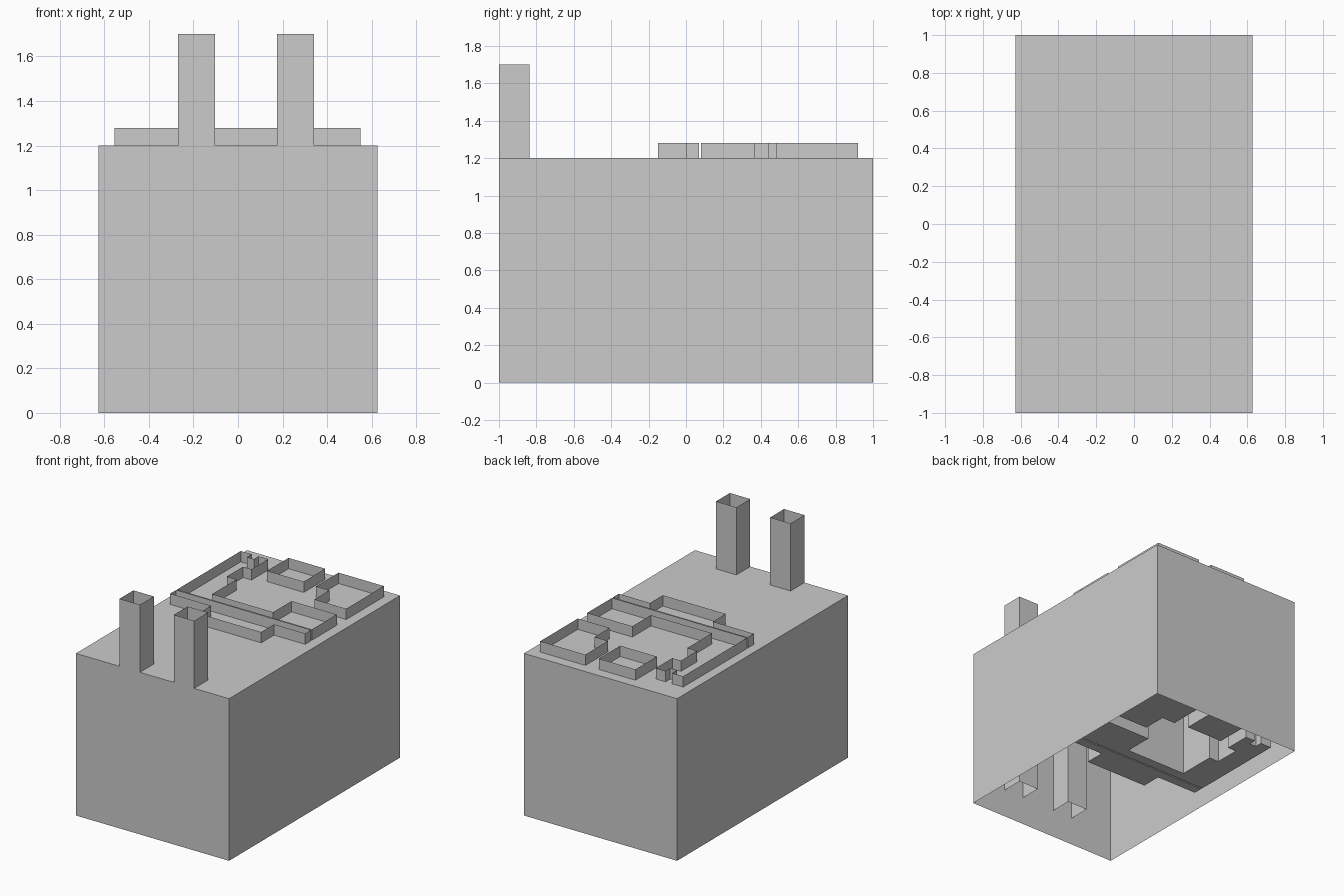
import bpy, bmesh

if "Cube" in bpy.data.objects:
    bpy.data.objects.remove(bpy.data.objects["Cube"])


def shell(name, outline, z0, z1, floor=False, roof=False):
    """Vertical thin walls along an outline, with optional flat end caps."""
    bm = bmesh.new()
    low = [bm.verts.new((x, y, z0)) for x, y in outline]
    high = [bm.verts.new((x, y, z1)) for x, y in outline]
    n = len(outline)
    for i in range(n):
        j = (i + 1) % n
        bm.faces.new((low[i], low[j], high[j], high[i]))
    if floor:
        bm.faces.new(low[::-1])
    if roof:
        bm.faces.new(high)
    mesh = bpy.data.meshes.new(name)
    bm.to_mesh(mesh)
    bm.free()
    obj = bpy.data.objects.new(name, mesh)
    bpy.context.collection.objects.link(obj)
    return obj


def rect(x0, x1, y0, y1):
    return [(x0, y0), (x1, y0), (x1, y1), (x0, y1)]


# Main block: four walls and a flat roof, open underneath
shell("building_body", rect(-0.627, 0.627, -1, 1), 0, 1.2, roof=True)

# Chimneys: square tubes open at both ends, running down inside the body
for side, x0, x1 in (("left", -0.27, -0.103), ("right", 0.174, 0.341)):
    shell("chimney_" + side, rect(x0, x1, -1, -0.838), 0.21, 1.7)

# Roof parapets: open-topped trays that reach down inside the body
parapets = {
    # long strip with a bump to the front
    "front_parapet": [(-0.555, 0), (-0.22, 0), (-0.22, -0.15), (0.295, -0.15),
                      (0.295, 0), (0.55, 0), (0.55, 0.07), (-0.555, 0.07)],
    # U-shaped wing along the middle and left side
    "left_wing_parapet": [(-0.555, 0.08), (0.55, 0.08), (0.55, 0.37), (0.18, 0.37),
                          (0.18, 0.155), (-0.32, 0.155), (-0.32, 0.44), (-0.40, 0.44),
                          (-0.40, 0.63), (-0.33, 0.63), (-0.33, 0.825), (-0.41, 0.825),
                          (-0.41, 0.77), (-0.465, 0.77), (-0.465, 0.825), (-0.555, 0.825)],
    # small block at the back
    "back_parapet": rect(-0.23, 0.07, 0.67, 0.92),
    # notched block in the back right corner
    "right_parapet": [(0.29, 0.48), (0.55, 0.48), (0.55, 0.92), (0.18, 0.92),
                      (0.18, 0.655), (0.29, 0.655)],
}
for name, outline in parapets.items():
    shell(name, outline, 0.08, 1.28, floor=True)
